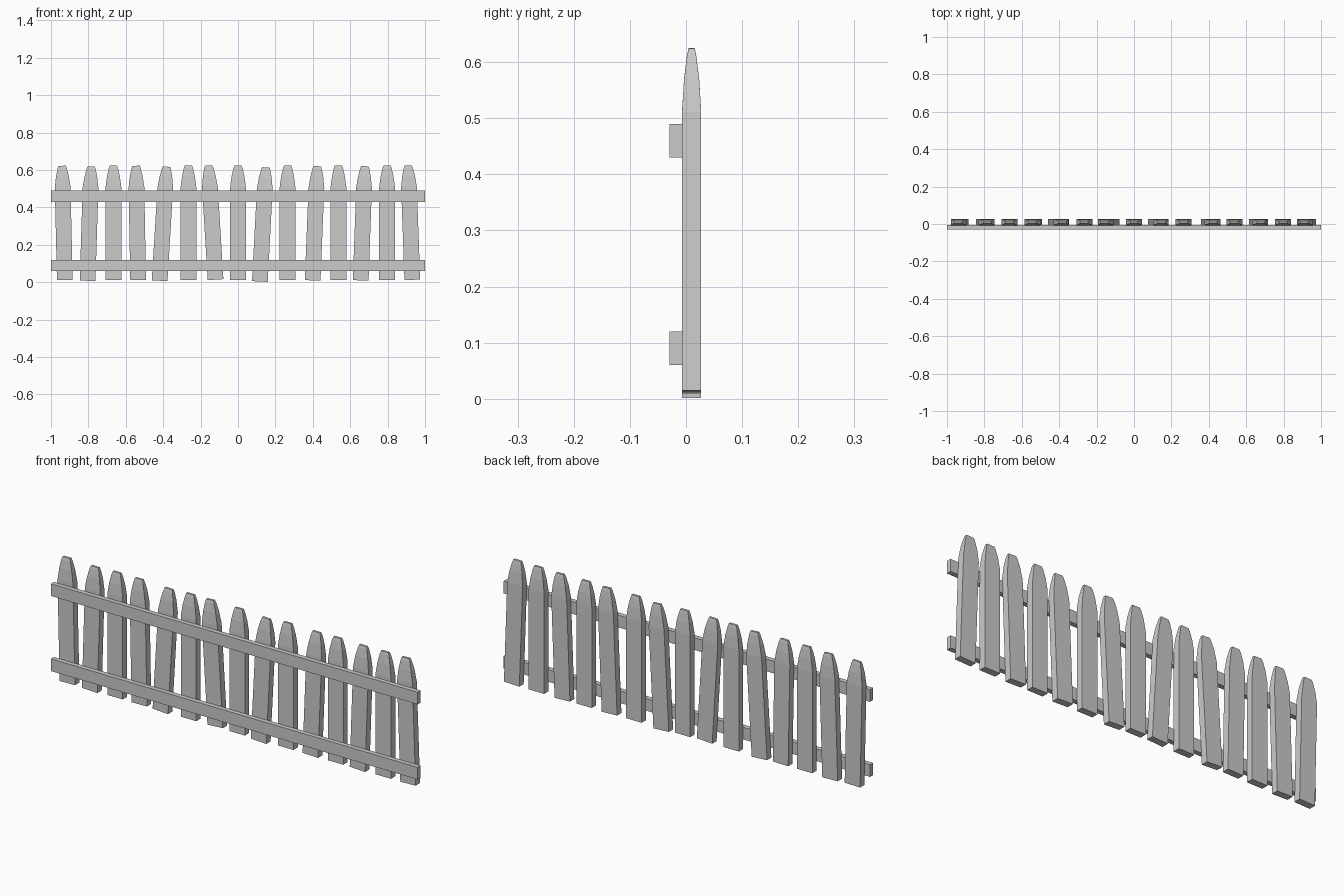
import bpy, math

if "Cube" in bpy.data.objects:
    bpy.data.objects.remove(bpy.data.objects["Cube"])

def mesh_object(name, verts, faces):
    me = bpy.data.meshes.new(name)
    me.from_pydata(verts, [], faces)
    me.update()
    ob = bpy.data.objects.new(name, me)
    bpy.context.collection.objects.link(ob)
    return ob

# picket cross-sections: height above base, half width, half depth
SECTIONS = [(0.0, 0.042, 0.017), (0.497, 0.042, 0.017), (0.555, 0.034, 0.0135),
            (0.596, 0.025, 0.0085), (0.611, 0.020, 0.0055)]

def picket(i, bottom_x, top_x, base_z):
    verts, faces = [], []
    for z, w, d in SECTIONS:
        verts += [(-w, -d, z), (w, -d, z), (w, d, z), (-w, d, z)]
    for s in range(len(SECTIONS) - 1):
        for k in range(4):
            a, b = 4 * s + k, 4 * s + (k + 1) % 4
            faces.append((a, b, b + 4, a + 4))
    n = len(verts)
    faces += [(3, 2, 1, 0), (n - 4, n - 3, n - 2, n - 1)]
    ob = mesh_object(f"picket_{i:02d}", verts, faces)
    ob.location = (bottom_x, 0.010, base_z)
    ob.rotation_euler.y = math.asin((top_x - bottom_x) / SECTIONS[-1][0])

# uneven hand-set pickets: bottom x, top x, base height
PICKETS = [(-0.926, -0.940, 0.012), (-0.804, -0.785, 0.008), (-0.666, -0.666, 0.012),
           (-0.534, -0.545, 0.012), (-0.419, -0.382, 0.008), (-0.265, -0.265, 0.012),
           (-0.120, -0.157, 0.014), (0.0, 0.0, 0.012), (0.117, 0.149, 0.004),
           (0.265, 0.265, 0.012), (0.399, 0.424, 0.010), (0.537, 0.537, 0.012),
           (0.656, 0.678, 0.010), (0.797, 0.797, 0.012), (0.932, 0.910, 0.013)]
for i, p in enumerate(PICKETS, 1):
    picket(i, *p)

# two horizontal rails across the front
for name, z in (("lower_rail", 0.09), ("upper_rail", 0.46)):
    bpy.ops.mesh.primitive_cube_add(size=1, location=(0, -0.017, z))
    rail = bpy.context.object
    rail.name = name
    rail.scale = (2.0, 0.024, 0.06)
